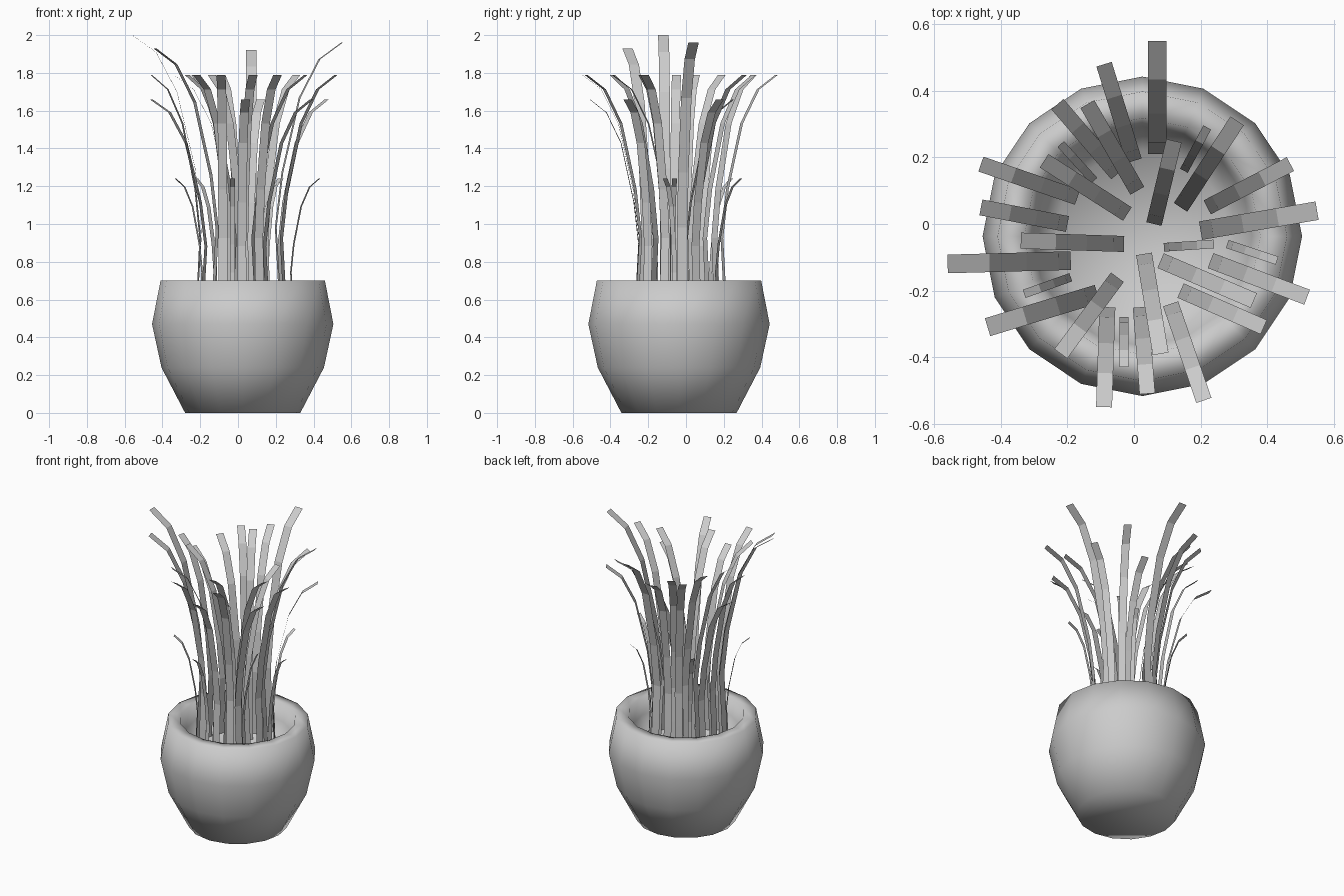
import bpy, bmesh, math
from mathutils import Vector

cube = bpy.data.objects.get("Cube")
if cube:
    bpy.data.objects.remove(cube, do_unlink=True)


def make_material(name, colour):
    mat = bpy.data.materials.new(name)
    mat.use_nodes = True
    mat.diffuse_color = colour
    mat.node_tree.nodes["Principled BSDF"].inputs["Base Color"].default_value = colour
    return mat


grey = make_material("light grey", (0.6, 0.6, 0.6, 1))


def add_object(name, bm, smooth):
    mesh = bpy.data.meshes.new(name)
    for face in bm.faces:
        face.smooth = smooth
    bm.to_mesh(mesh)
    bm.free()
    mesh.materials.append(grey)
    obj = bpy.data.objects.new(name, mesh)
    bpy.context.collection.objects.link(obj)
    return obj


# Pot: a sixteen-sided lathe, from the base up over the rim and down to the soil
POT_CENTRE = Vector((0.025, -0.037, 0))
POT_SIDES = 16
POT_PROFILE = [(0.305, 0), (0.43, 0.24), (0.48, 0.47), (0.435, 0.70),
               (0.355, 0.70), (0.33, 0.60), (0.26, 0.50)]


def build_pot():
    bm = bmesh.new()
    rings = []
    for radius, z in POT_PROFILE:
        ring = []
        for i in range(POT_SIDES):
            a = math.tau * i / POT_SIDES
            ring.append(bm.verts.new(POT_CENTRE + Vector((radius * math.cos(a), radius * math.sin(a), z))))
        rings.append(ring)
    for low, high in zip(rings, rings[1:]):
        for i in range(POT_SIDES):
            j = (i + 1) % POT_SIDES
            bm.faces.new((low[i], low[j], high[j], high[i]))
    bm.faces.new(reversed(rings[0]))
    bm.faces.new(rings[-1])
    return add_object("pot", bm, True)


# Leaf: a flat strip that rises, leans out and bends over at the tip.
# Each step is (share of outward reach, share of height).
LEAF_PATH = [(0.07, 0), (0.04, 0.16), (0, 0.33), (0.1, 0.53),
             (0.36, 0.80), (0.66, 0.94), (1, 1)]
LEAF_BASE = 0.5


def build_leaf(name, tip, root, top, width):
    tip, root = Vector(tip) / 100, Vector(root) / 100
    reach = tip - root
    side = Vector((-reach.y, reach.x)).normalized() * width / 2
    bm = bmesh.new()
    rows = []
    for out, up in LEAF_PATH:
        p = root + reach * out
        z = LEAF_BASE + (top - LEAF_BASE) * up
        rows.append([bm.verts.new((*(p + s * side), z)) for s in (-1, 1)])
    for a, b in zip(rows, rows[1:]):
        bm.faces.new((a[0], b[0], b[1], a[1]))
    return add_object(name, bm, False)


# Leaves by height: (tip, root) seen from above, in hundredths
small_leaves = [((-22, 24), (-12, 13)), ((-33, -21), (-19, -16)), ((-3, -43), (-3, -28)),
                ((43, -11), (28, -6)), ((24, -6), (9, -7)), ((22, 29), (15, 16))]
short_leaves = [((-46, 18), (-17, 8)), ((4, -51), (2, -25)), ((39, -31), (14, -20)),
                ((47, 18), (22, 5)), ((12, 25), (6, 0))]
medium_leaves = [((-9, 48), (0, 19)), ((-23, 36), (-5, 15)), ((-14, 36), (1, 10)),
                 ((-27, 19), (-2, 3)), ((-46, 5), (-20, 0)), ((-34, -5), (-3, -6)),
                 ((-22, -39), (-5, -16)), ((-9, -55), (-8, -25)), ((8, -39), (3, -9)),
                 ((21, -53), (11, -24)), ((52, -22), (23, -11)), ((36, -23), (8, -11)),
                 ((31, 31), (14, 5))]
tall_leaves = [((7, 55), (7, 21)), ((-56, -12), (-19, -11)),
               ((-44, -31), (-11, -21)), ((55, 4), (20, -2))]
tall_tops = [1.92, 2.0, 1.93, 1.96]

build_pot()
for kind, leaves, tops, width in (
        ("small", small_leaves, [1.24] * 6, 0.026),
        ("short", short_leaves, [1.66] * 5, 0.047),
        ("medium", medium_leaves, [1.79] * 13, 0.048),
        ("tall", tall_leaves, tall_tops, 0.056)):
    for number, ((tip, root), top) in enumerate(zip(leaves, tops), 1):
        build_leaf(f"{kind}_leaf_{number}", tip, root, top, width)
